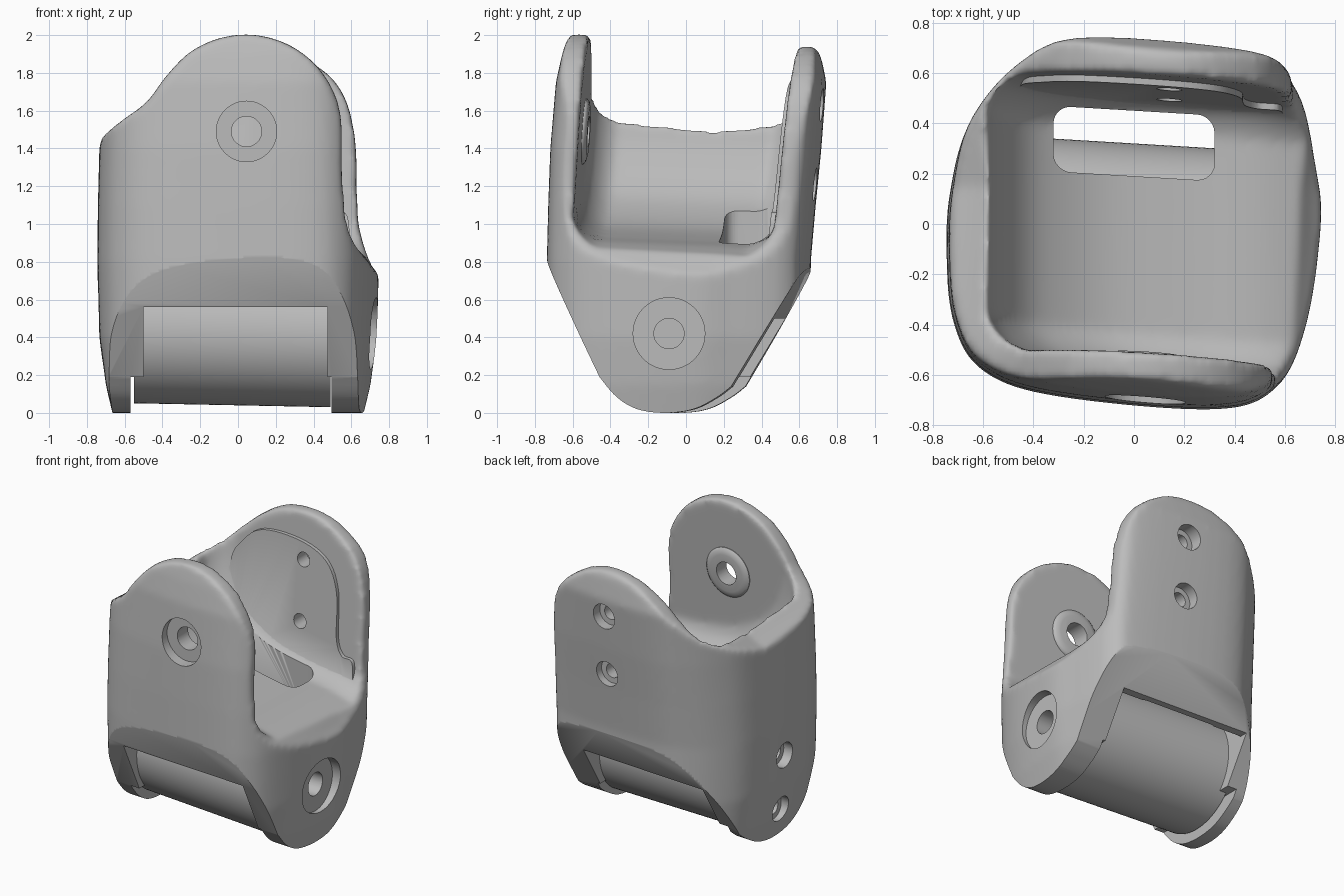
import bpy, bmesh, math
from mathutils import Vector

if "Cube" in bpy.data.objects:
    bpy.data.objects.remove(bpy.data.objects["Cube"])

SKEW = -0.06  # the whole bracket is slightly skewed across its width

grey = bpy.data.materials.new("plain grey")
grey.use_nodes = True
grey.diffuse_color = (0.5, 0.5, 0.5, 1)
grey.node_tree.nodes["Principled BSDF"].inputs["Base Color"].default_value = (0.5, 0.5, 0.5, 1)


def smooth_path(pts, closed=False, steps=6):
    """Catmull-Rom curve through 2D points."""
    p = [Vector(q) for q in pts]
    n = len(p)
    get = (lambda i: p[i % n]) if closed else (lambda i: p[max(0, min(n - 1, i))])
    out = []
    for i in range(n if closed else n - 1):
        a, b, c, d = (get(i + k) for k in (-1, 0, 1, 2))
        for s in range(steps):
            t = s / steps
            out.append(0.5 * (2 * b + (c - a) * t + (2 * a - 5 * b + 4 * c - d) * t ** 2
                              + (3 * b - a - 3 * c + d) * t ** 3))
    if not closed:
        out.append(p[-1])
    return [tuple(v) for v in out]


def circle(u, v, r, n=48):
    return [(u + r * math.cos(2 * math.pi * i / n), v + r * math.sin(2 * math.pi * i / n))
            for i in range(n)]


def loft(name, loops, skew=SKEW):
    """Closed solid through equal-length 3D loops."""
    bm = bmesh.new()
    rings = [[bm.verts.new((x, y + skew * x, z)) for x, y, z in lp] for lp in loops]
    n = len(rings[0])
    for a, b in zip(rings, rings[1:]):
        for i in range(n):
            bm.faces.new((a[i], a[(i + 1) % n], b[(i + 1) % n], b[i]))
    bm.faces.new(rings[0])
    bm.faces.new(rings[-1])
    bmesh.ops.triangulate(bm, faces=[f for f in bm.faces if len(f.verts) > 4])
    bmesh.ops.recalc_face_normals(bm, faces=bm.faces)
    me = bpy.data.meshes.new(name)
    bm.to_mesh(me)
    bm.free()
    ob = bpy.data.objects.new(name, me)
    bpy.context.collection.objects.link(ob)
    me.materials.append(grey)
    return ob


def prism(name, pts, axis, a, b, skew=SKEW):
    place = {"x": lambda u, v, w: (w, u, v),
             "y": lambda u, v, w: (u, w, v),
             "z": lambda u, v, w: (u, v, w)}[axis]
    return loft(name, [[place(u, v, w) for u, v in pts] for w in (a, b)], skew)


def apply(ob, kind, **settings):
    mod = ob.modifiers.new(kind.lower(), kind)
    for key, value in settings.items():
        setattr(mod, key, value)
    bpy.context.view_layer.objects.active = ob
    bpy.ops.object.modifier_apply(modifier=mod.name)


def combine(ob, tool, operation):
    apply(ob, "BOOLEAN", object=tool, operation=operation, solver="MANIFOLD")
    bpy.data.objects.remove(tool)


def front_inner(z):
    return -0.575 + 0.06 * (z - 0.85)


def back_inner(z):
    return 0.49 + 0.1 * (z - 0.85)


# outer shell: rounded square section swept upwards; height, width, front and back depth
section = smooth_path([(-.745, -.1), (-.72, -.38), (-.61, -.575), (-.33, -.68), (.3, -.737),
                       (.56, -.655), (.685, -.4), (.745, 0), (.725, .25), (.645, .6),
                       (.45, .7), (-.2, .75), (-.47, .655), (-.66, .43), (-.73, .15)], closed=True)
stations = [(-.1, .86, 1, .88), (.15, .94, 1, .88), (.4, .985, 1, .88), (.8, 1, 1, .88),
            (1.1, .995, .99, .915), (1.4, .985, .975, .955), (1.75, .97, .935, .99),
            (1.9, .96, .89, .95), (2.1, .95, .81, .82)]
body = loft("bracket_body", [[(x * s, y * (f if y < 0 else b), z) for x, y in section]
                             for z, s, f, b in stations], skew=0)

# front outline: rounded heads, high left shoulder and low right rim, sagging between
head = [(.04 + .51 * math.cos(math.radians(a)), 1.493 + .51 * math.sin(math.radians(a)))
        for a in (145, 125, 105, 85, 65, 45, 25, 5)]
front = smooth_path([(-.9, 1.44), (-.72, 1.49), (-.6, 1.56), (-.48, 1.65)] + head
                    + [(.555, 1.2), (.6, .93), (.75, .745), (.95, .6)])
back = smooth_path([(-.9, 1.43), (-.72, 1.48), (-.55, 1.56), (-.4, 1.69), (-.27, 1.8),
                    (-.1, 1.9), (.1, 1.94), (.28, 1.91), (.44, 1.82), (.53, 1.73), (.59, 1.6),
                    (.625, 1.4), (.63, 1.15), (.65, .95), (.75, .745), (.95, .6)])
middle = [((a + c) / 2, (b + d) / 2 - (.07 if a < -.3 else .02))
          for (a, b), (c, d) in zip(front, back)]
base = [(.95, -.5), (-.9, -.5)]
outline = [[(x, y, z) for x, z in side + base]
           for y, side in ((-.9, front), (-.5, front), (.15, middle), (.5, back), (.9, back))]
combine(body, loft("front_outline", outline, skew=0), "INTERSECT")

# hollow between the plates, with a dished floor sweeping up the left wall
floor = smooth_path([(-.595, 1.6), (-.55, 1.38), (-.45, 1.18), (-.32, 1.06), (-.1, .955),
                     (.2, .9), (.5, .87), (.75, .81), (1.2, .75)])
hollow = [(-.6, 2.4)] + floor + [(1.2, 2.4)]
loops = []
for t, d in ((0, .15), (.03, .075), (.07, .03), (.12, 0), (.88, 0), (.93, .03), (.97, .07), (1, .14)):
    ring = [(x + d, z + d * .7 + .04 * (1 - t)) for x, z in hollow]
    loops.append([(x, front_inner(z) * (1 - t) + back_inner(z) * t, z) for x, z in ring])
combine(body, loft("hollow", loops), "DIFFERENCE")

# soften all rims
apply(body, "REMESH", mode="VOXEL", voxel_size=0.018)
apply(body, "SMOOTH", factor=0.5, iterations=12)

# raised pad on the inside of the back plate, running out to the left shoulder
pad = smooth_path([(-.42, .8), (-.45, 1.42), (-.36, 1.62), (-.2, 1.74), (.1, 1.75), (.32, 1.67),
                   (.42, 1.48), (.44, 1.18), (.49, 1.07), (.58, 1.04), (.59, .8)])
combine(body, loft("back_pad", [[(x, back_inner(z) + off, z) for x, z in pad]
                                for off in (-.025, .02)]), "UNION")

# raised ring inside the front plate
combine(body, loft("front_boss", [
    [(x, front_inner(z) + off, z) for x, z in circle(.045, 1.49, r)]
    for r, off in ((.175, -.04), (.175, .005), (.16, .018), (.13, .025))]), "UNION")

# wedge-shaped lower body with a rounded bottom
keel = smooth_path([(.28, .14), (.2, .08), (.08, .02), (-.07, 0), (-.22, .02),
                    (-.33, .085), (-.42, .19)])
combine(body, prism("lower_wedge", [(-1.0, 1.4), (-1, 2.3), (1.04, 2.3), (1.04, 1.4)] + keel,
                    "x", -1, 1), "INTERSECT")

# lower openings around the barrel, and the floor slot
combine(body, prism("window", [(-1, .56), (-.07, .56), (-.07, .78), (.1, .77), (.25, .72),
                               (.36, .65), (.42, .58), (.44, .5), (1, .5), (1, -1), (-1, -1)],
                    "x", -.5, .475), "DIFFERENCE")
combine(body, prism("ear_step", [(-1, .19), (1, .19), (1, -1), (-1, -1)],
                    "x", -.57, .495), "DIFFERENCE")
slot = []
for cx, cy, start in ((.25, .38, 0), (-.25, .38, 90), (-.25, .26, 180), (.25, .26, 270)):
    for k in range(7):
        a = math.radians(start + 15 * k)
        slot.append((cx + .07 * math.cos(a), cy + .07 * math.sin(a)))
combine(body, prism("floor_slot", slot, "z", .2, 1.4), "DIFFERENCE")

# screw holes with counterbores: axis, centre, sink radius, sink end, hole radius, start, hole end
holes = [("y", .045, 1.49, .16, -.63, .08, -.95, -.3),
         ("y", .14, 1.63, .088, .64, .05, .95, .3),
         ("y", .14, 1.21, .088, .62, .05, .95, .3),
         ("x", -.09, .42, .19, .67, .08, .95, .4),
         ("x", -.05, .59, .088, -.67, .05, -.95, -.4),
         ("x", -.05, .2, .088, -.65, .05, -.95, -.4)]
for axis, u, v, r1, end1, r2, start, end2 in holes:
    combine(body, prism("sink", circle(u, v, r1), axis, start, end1, 0), "DIFFERENCE")
    combine(body, prism("hole", circle(u, v, r2), axis, start, end2, 0), "DIFFERENCE")

# barrel held between the two lower ears
barrel = loft("barrel", [[(x, y, z - .02 * x) for y, z in circle(-.065, .425, .385, 96)]
                         for x in (-.55, .49)])

# shading
for ob in (body, barrel):
    bpy.ops.object.select_all(action="DESELECT")
    ob.select_set(True)
    bpy.context.view_layer.objects.active = ob
    bpy.ops.object.shade_smooth_by_angle(angle=math.radians(50))
